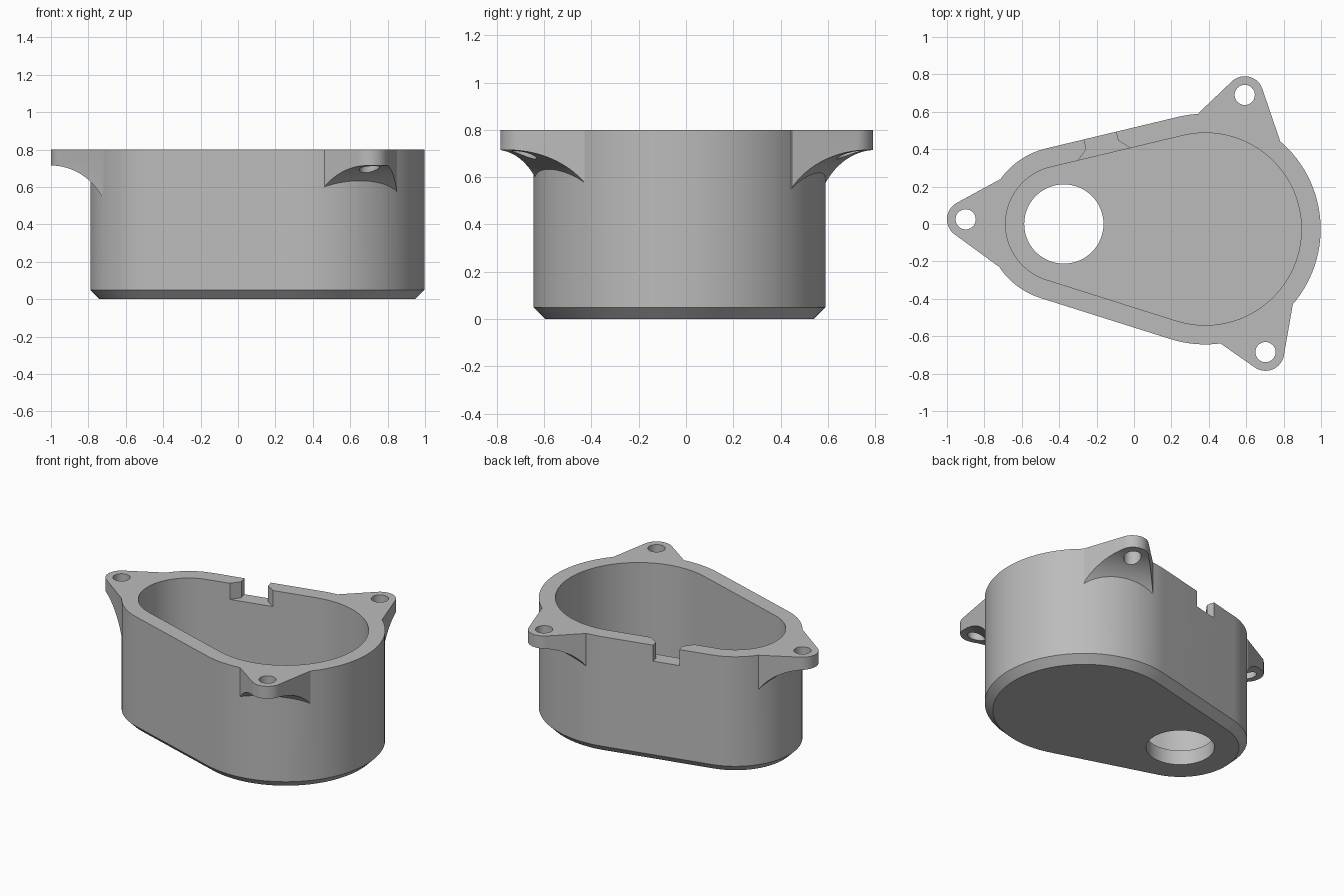
import bpy
import bmesh
import math
from mathutils import Vector
from mathutils.geometry import convex_hull_2d

if "Cube" in bpy.data.objects:
    bpy.data.objects.remove(bpy.data.objects["Cube"], do_unlink=True)

HEIGHT, FLOOR, WALL, CHAMFER = 0.80, 0.10, 0.103, 0.05
SMALL, SMALL_R = Vector((-0.375, 0.0)), 0.415
LARGE, LARGE_R = Vector((0.381, -0.027)), 0.617

grey = bpy.data.materials.new("plain grey")
grey.use_nodes = True
GREY = (0.5, 0.5, 0.5, 1)
grey.diffuse_color = GREY
grey.node_tree.nodes["Principled BSDF"].inputs["Base Color"].default_value = GREY


def loft(name, rings):
    """Closed solid through matching rings of 3D points."""
    bm = bmesh.new()
    loops = [[bm.verts.new(p) for p in ring] for ring in rings]
    n = len(loops[0])
    for a, b in zip(loops, loops[1:]):
        for i in range(n):
            j = (i + 1) % n
            bm.faces.new((a[i], a[j], b[j], b[i]))
    bm.faces.new(loops[0][::-1])
    bm.faces.new(loops[-1])
    bmesh.ops.recalc_face_normals(bm, faces=bm.faces)
    mesh = bpy.data.meshes.new(name)
    bm.to_mesh(mesh)
    bm.free()
    mesh.materials.append(grey)
    obj = bpy.data.objects.new(name, mesh)
    bpy.context.collection.objects.link(obj)
    return obj


def ring(points, z):
    return [(p[0], p[1], z) for p in points]


def prism(name, points, z0, z1):
    return loft(name, [ring(points, z0), ring(points, z1)])


def arc(centre, radius, start, end, steps):
    return [Vector((centre[0] + radius * math.cos(start + (end - start) * i / steps),
                    centre[1] + radius * math.sin(start + (end - start) * i / steps)))
            for i in range(steps + 1)]


def circle(centre, radius, steps=48):
    return arc(centre, radius, 0, math.tau, steps)[:-1]


def outline(inset):
    """Two arcs joined by their outer tangents."""
    axis = LARGE - SMALL
    phi = math.atan2(axis.y, axis.x)
    beta = math.acos((SMALL_R - LARGE_R) / axis.length)
    return (arc(LARGE, LARGE_R - inset, phi - beta, phi + beta, 64)
            + arc(SMALL, SMALL_R - inset, phi + beta, phi + math.tau - beta, 48))


def combine(target, tool, operation):
    mod = target.modifiers.new("combine", "BOOLEAN")
    mod.operation = operation
    mod.solver = "EXACT"
    mod.object = tool
    bpy.context.view_layer.objects.active = target
    bpy.ops.object.modifier_apply(modifier=mod.name)
    bpy.data.objects.remove(tool, do_unlink=True)


def mounting_lug(name, hub, eye, corners):
    """Tapered ear with a flat top and a hollow curved underside."""
    out = (eye - hub).normalized()
    side = Vector((-out.y, out.x))
    corners = [Vector(c) for c in corners]
    points = circle(eye, 0.10) + corners + [c - out * 0.03 for c in corners]
    lug = prism(name, [points[i] for i in convex_hull_2d(points)], 0.4, HEIGHT)
    tip = (eye - hub).length + 0.10
    profile = [(tip + 0.05, 0.9), (tip + 0.05, 0.715)]
    profile += arc((tip, 0.39), 0.325, math.radians(90), math.radians(154), 20)
    profile.append((profile[-1][0], 0.9))
    rings = []
    for w in (-0.5, 0.5):
        flat = [(hub + out * s + side * w, z) for s, z in profile]
        rings.append([(p.x, p.y, z) for p, z in flat])
    combine(lug, loft("lug_profile", rings), "INTERSECT")
    return lug


# Chamfered outer shell
housing = loft("housing", [ring(outline(CHAMFER), 0), ring(outline(0), CHAMFER),
                           ring(outline(0), HEIGHT)])

# Three mounting lugs
lugs = [
    ("right_lug", SMALL, Vector((-0.90, 0.025)), [(-0.72, 0.237), (-0.72, -0.23)]),
    ("back_lug", LARGE, Vector((0.592, 0.69)), [(0.345, 0.593), (0.78, 0.447)]),
    ("front_lug", LARGE, Vector((0.703, -0.685)), [(0.46, -0.637), (0.85, -0.425)]),
]
for lug in lugs:
    combine(housing, mounting_lug(*lug), "UNION")

# Cavity, floor opening and screw holes
combine(housing, prism("cavity", outline(WALL), FLOOR, 1), "DIFFERENCE")
combine(housing, prism("floor_opening", circle(SMALL, 0.212, 64), -0.1, 0.3), "DIFFERENCE")
for lug in lugs:
    combine(housing, prism("screw_hole", circle(lug[2], 0.054, 32), 0.3, 1), "DIFFERENCE")

# Flared notch through the back rim
notch = [(-0.335, 0.29), (0.04, 0.37), (-0.085, 0.447), (-0.125, 0.61),
         (-0.295, 0.57), (-0.255, 0.40)]
combine(housing, prism("notch", notch, 0.69, 1), "DIFFERENCE")

bpy.ops.object.select_all(action="DESELECT")
housing.select_set(True)
bpy.context.view_layer.objects.active = housing
bpy.ops.object.shade_smooth_by_angle(angle=math.radians(30))
